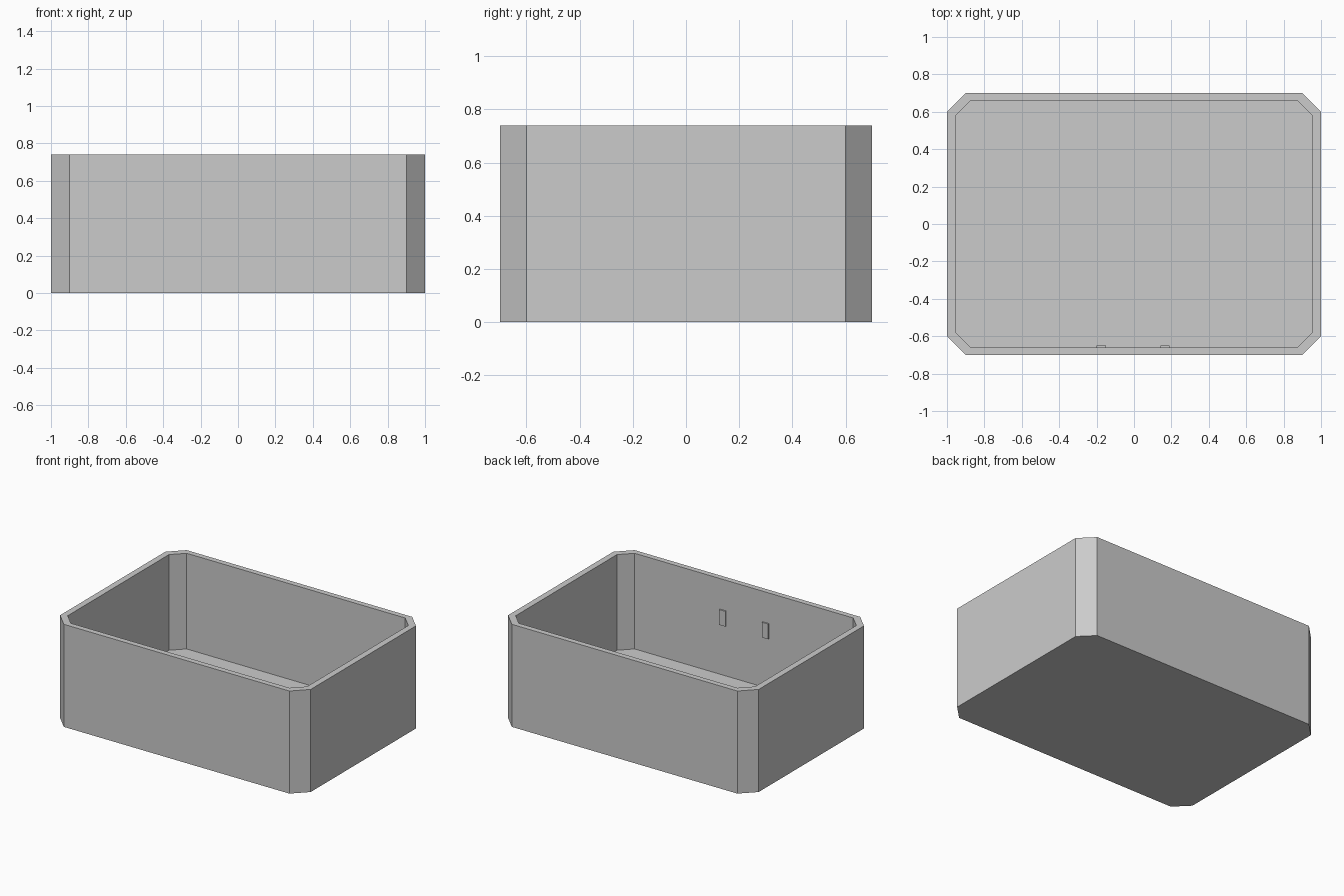
import bpy, bmesh

if "Cube" in bpy.data.objects:
    bpy.data.objects.remove(bpy.data.objects["Cube"])

HEIGHT, FLOOR = 0.74, 0.05


def outline(hx, hy, c):
    # rectangle with cut corners, counter-clockwise
    return [(hx, -hy + c), (hx, hy - c), (hx - c, hy), (-hx + c, hy),
            (-hx, hy - c), (-hx, -hy + c), (-hx + c, -hy), (hx - c, -hy)]


def make_object(name, bm):
    bmesh.ops.recalc_face_normals(bm, faces=bm.faces)
    me = bpy.data.meshes.new(name)
    bm.to_mesh(me)
    bm.free()
    ob = bpy.data.objects.new(name, me)
    bpy.context.collection.objects.link(ob)
    return ob


# Open tray: outer wall, rim, inner wall and floor as stacked rings
bm = bmesh.new()
outer, inner = outline(1.0, 0.70, 0.10), outline(0.955, 0.66, 0.083)
rings = [[bm.verts.new((x, y, z)) for x, y in ring]
         for ring, z in ((outer, 0), (outer, HEIGHT), (inner, HEIGHT), (inner, FLOOR))]
for a, b in zip(rings, rings[1:]):
    for i in range(8):
        j = (i + 1) % 8
        bm.faces.new((a[i], a[j], b[j], b[i]))
bm.faces.new(rings[0])
bm.faces.new(rings[-1])
make_object("box_body", bm)

# Two small tabs inside the front wall
for name, x in (("left_tab", -0.175), ("right_tab", 0.166)):
    bm = bmesh.new()
    bmesh.ops.create_cube(bm, size=1)
    bmesh.ops.scale(bm, vec=(0.05, 0.02, 0.11), verts=bm.verts)
    bmesh.ops.translate(bm, vec=(x, -0.66, 0.465), verts=bm.verts)
    make_object(name, bm)
